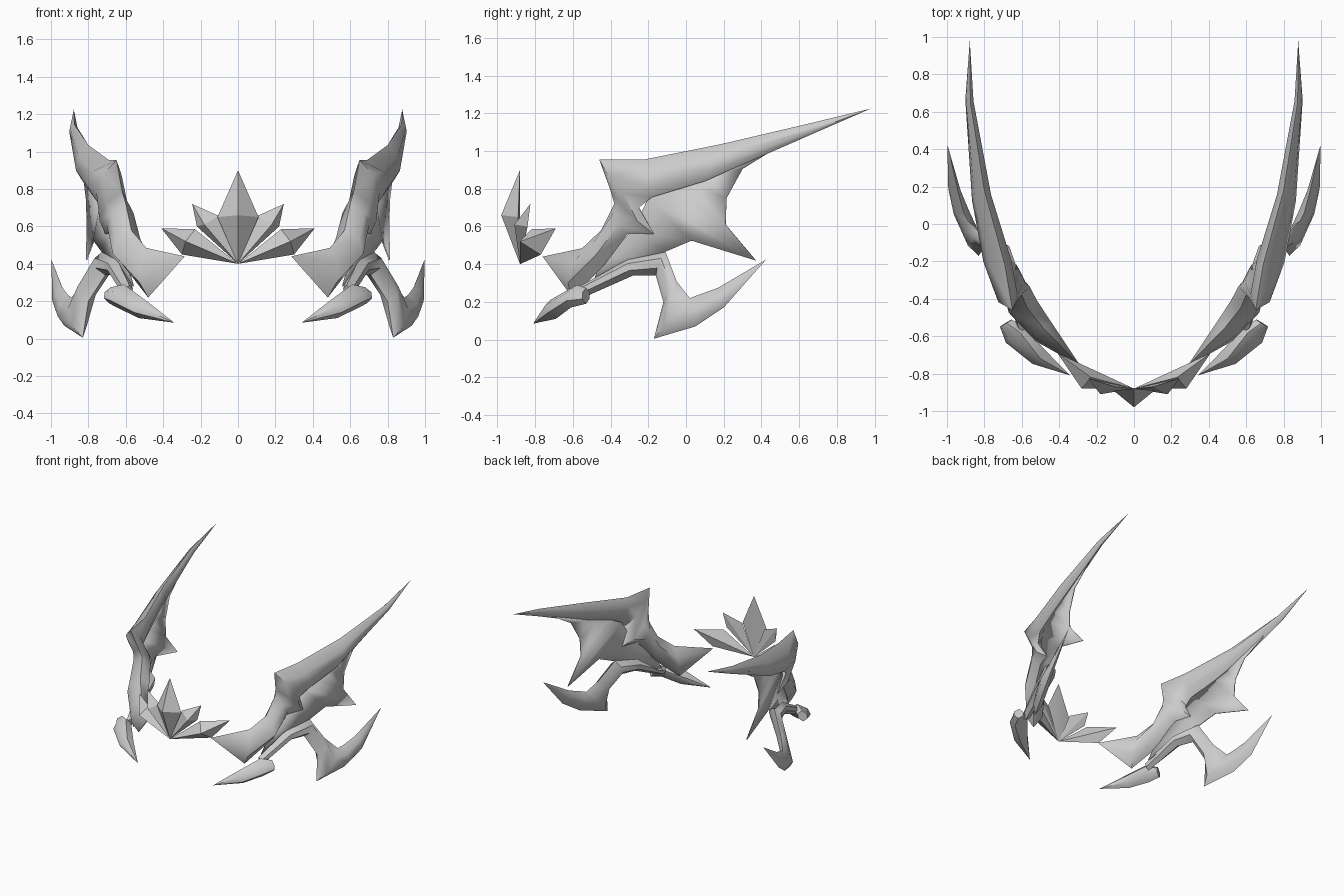
import bpy, bmesh
from mathutils import Vector as V

if "Cube" in bpy.data.objects:
    bpy.data.objects.remove(bpy.data.objects["Cube"])


def finish(name, bm, mirror=True, thick=0, angle=0.7):
    bmesh.ops.remove_doubles(bm, verts=bm.verts, dist=0.0005)
    bmesh.ops.recalc_face_normals(bm, faces=bm.faces)
    me = bpy.data.meshes.new(name)
    bm.to_mesh(me)
    bm.free()
    ob = bpy.data.objects.new(name, me)
    bpy.context.collection.objects.link(ob)
    bpy.ops.object.select_all(action='DESELECT')
    ob.select_set(True)
    bpy.context.view_layer.objects.active = ob
    bpy.ops.object.shade_smooth_by_angle(angle=angle)
    if thick:
        s = ob.modifiers.new("thickness", 'SOLIDIFY')
        s.thickness, s.offset = thick, 0
    if mirror:
        m = ob.modifiers.new("mirror", 'MIRROR')
        m.use_mirror_merge = False
    return ob


def loft(name, stations):
    """Six-sided skin; each station is upper edge point, lower edge point, half thickness."""
    bm = bmesh.new()
    rings = []
    for a, b, h in stations:
        a, b = V(a), V(b)
        c = (a + b) / 2
        n = V((c.x, 0.8 * min(c.y, 0), 0)).normalized() * h
        p, q = a.lerp(b, 0.3), a.lerp(b, 0.7)
        rings.append([bm.verts.new(v) for v in (a, p + n, q + n, b, q - n, p - n)])
    for r, s in zip(rings, rings[1:]):
        for i in range(6):
            j = (i + 1) % 6
            bm.faces.new((r[i], r[j], s[j], s[i]))
    bm.faces.new(rings[0])
    bm.faces.new(rings[-1])
    bmesh.ops.dissolve_degenerate(bm, dist=0.0005, edges=bm.edges)
    return finish(name, bm, angle=0.9)


def petal(name, tip, side_a, side_b, ridge, mirror=True):
    bm = bmesh.new()
    o, t, a, b, r = [bm.verts.new(p) for p in ((0, -.88, .40), tip, side_a, side_b, ridge)]
    for f in ((o, a, r), (a, t, r), (t, b, r), (b, o, r), (o, a, t), (o, t, b)):
        bm.faces.new(f)
    return finish(name, bm, mirror, angle=0.3)


# Front crest of five folded petals
petal("crest_centre", (0, -.88, .90), (-.11, -.89, .65), (.11, -.89, .65), (0, -.98, .66), False)
petal("crest_inner_petal", (.245, -.825, .72), (.10, -.87, .655), (.22, -.84, .60), (.18, -.91, .61))
petal("crest_outer_petal", (.41, -.69, .59), (.23, -.82, .585), (.30, -.77, .45), (.28, -.88, .52))

# Wing arm sweeping back into a long horn
loft("wing_arm", [
    ((.285, -.76, .44), (.285, -.76, .44), 0),
    ((.49, -.55, .485), (.48, -.60, .22), .06),
    ((.57, -.45, .58), (.62, -.43, .40), .075),
    ((.60, -.38, .72), (.66, -.31, .56), .065),
    ((.62, -.40, .79), (.71, -.17, .56), .06),
    ((.65, -.46, .955), (.73, -.25, .70), .055),
    ((.69, -.22, .955), (.77, -.18, .755), .06),
    ((.80, .18, 1.035), (.83, .10, .84), .045),
    ((.875, .65, 1.145), (.885, .67, 1.09), .02),
    ((.878, .98, 1.225), (.878, .98, 1.225), 0)])

# Hooked claw below the wing
loft("hook_claw", [
    ((.58, -.56, .285), (.60, -.55, .22), .03),
    ((.65, -.30, .43), (.66, -.28, .34), .045),
    ((.72, -.11, .47), (.71, -.16, .34), .05),
    ((.82, -.05, .31), (.80, -.12, .20), .045),
    ((.89, .02, .22), (.83, -.17, .005), .04),
    ((.91, .06, .235), (.93, .05, .07), .04),
    ((.94, .17, .275), (.98, .20, .17), .025),
    ((.998, .425, .425), (.998, .425, .425), 0)])

# Forward-pointing tusk
loft("tusk", [
    ((.34, -.81, .085), (.34, -.81, .085), 0),
    ((.50, -.72, .21), (.53, -.69, .11), .05),
    ((.61, -.58, .29), (.655, -.61, .17), .055),
    ((.68, -.53, .275), (.69, -.53, .19), .035)])

# Wing membrane stretched between the arm and its scalloped free edge
upper = [(.60, -.45, .42), (.67, -.28, .58), (.73, -.20, .75), (.77, -.10, .80),
         (.79, 0, .83), (.81, .12, .87), (.86, .52, 1.04)]
lower = [(.56, -.50, .28), (.73, -.10, .47), (.77, .03, .525), (.81, .37, .42),
         (.805, .21, .61), (.81, .215, .75), (.83, .30, .905)]
bm = bmesh.new()
u, w = [[bm.verts.new(p) for p in row] for row in (upper, lower)]
for i in range(len(u) - 1):
    bm.faces.new((u[i], u[i + 1], w[i + 1], w[i]))
finish("wing_membrane", bm, thick=.008)
